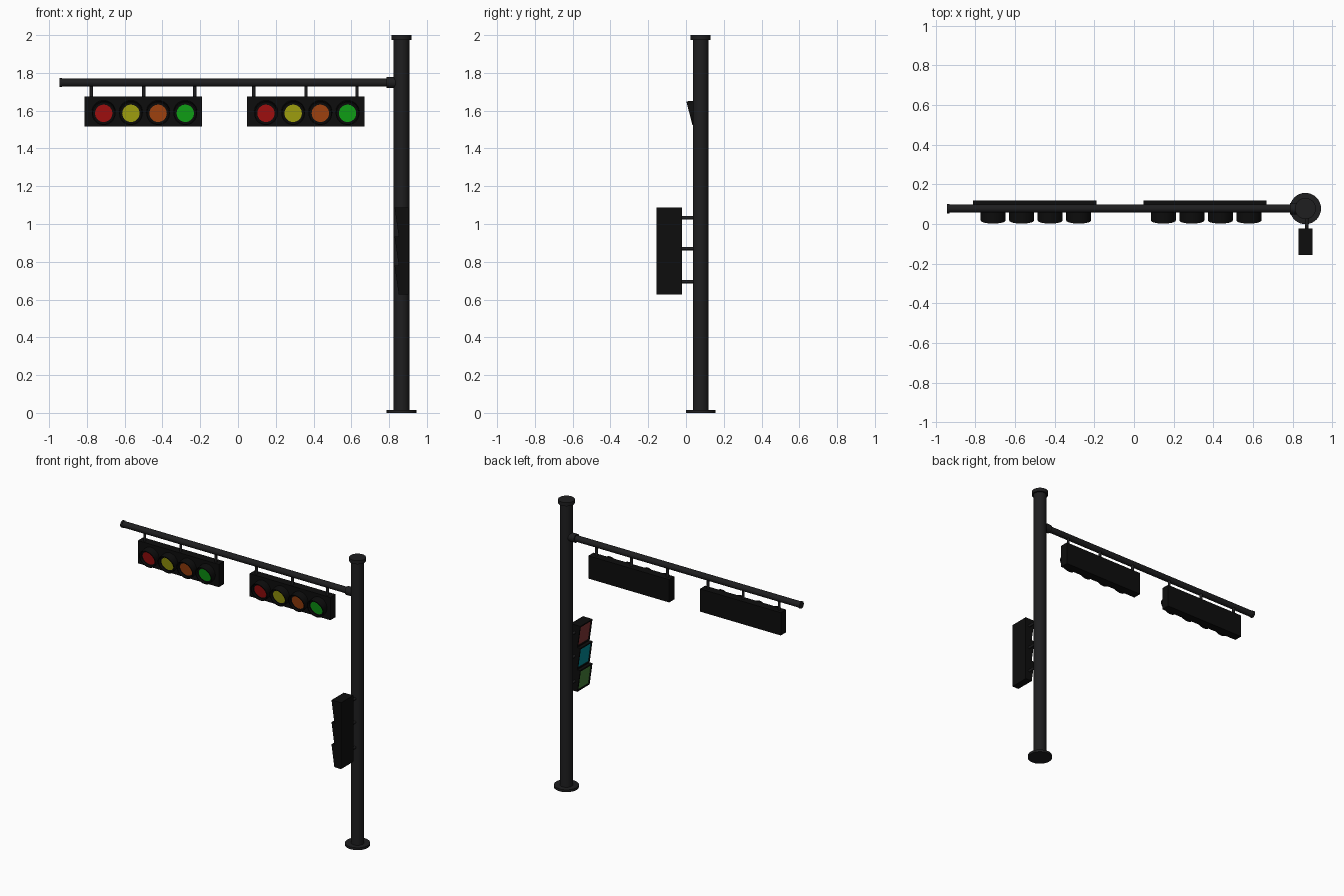
import bpy, bmesh
from math import sin, cos, pi, radians
from mathutils import Matrix, Vector

if "Cube" in bpy.data.objects:
    bpy.data.objects.remove(bpy.data.objects["Cube"])


def material(name, rgb):
    m = bpy.data.materials.new(name)
    m.diffuse_color = (*rgb, 1)
    m.use_nodes = True
    m.node_tree.nodes["Principled BSDF"].inputs["Base Color"].default_value = m.diffuse_color
    return m


METAL = material("dark_metal", (0.013, 0.013, 0.014))
BLACK = material("black_housing", (0.004, 0.004, 0.004))
RED = material("red_lens", (0.45, 0.006, 0.006))
YELLOW = material("yellow_lens", (0.45, 0.45, 0.006))
ORANGE = material("orange_lens", (0.45, 0.07, 0.006))
GREEN = material("green_lens", (0.006, 0.45, 0.01))
PANEL_RED = material("panel_red", (0.22, 0.035, 0.035))
PANEL_CYAN = material("panel_cyan", (0.0, 0.25, 0.30))
PANEL_GREEN = material("panel_green", (0.06, 0.22, 0.04))


def finish(bm, name, mat, smooth=False):
    bmesh.ops.recalc_face_normals(bm, faces=bm.faces)
    me = bpy.data.meshes.new(name)
    bm.to_mesh(me)
    bm.free()
    ob = bpy.data.objects.new(name, me)
    bpy.context.collection.objects.link(ob)
    me.materials.append(mat)
    if smooth:
        bpy.ops.object.select_all(action='DESELECT')
        ob.select_set(True)
        bpy.context.view_layer.objects.active = ob
        bpy.ops.object.shade_smooth_by_angle(angle=radians(35))
    return ob


def box(name, lo, hi, mat=BLACK):
    lo, hi = Vector(lo), Vector(hi)
    bm = bmesh.new()
    bmesh.ops.create_cube(bm, size=1, matrix=Matrix.Translation((lo + hi) / 2)
                          @ Matrix.Diagonal((*(hi - lo), 1)))
    return finish(bm, name, mat)


def rod(name, a, b, r, mat=METAL, sides=32):
    a, b = Vector(a), Vector(b)
    rot = (b - a).to_track_quat('Z', 'Y').to_matrix().to_4x4()
    bm = bmesh.new()
    bmesh.ops.create_cone(bm, cap_ends=True, segments=sides, radius1=r, radius2=r,
                          depth=(b - a).length, matrix=Matrix.Translation((a + b) / 2) @ rot)
    return finish(bm, name, mat, True)


def hood(name, outline, inner, lens, top, bottom, recess, drop, xf, lens_mat):
    """Slanted open hood towards local -y, with a coloured lens inside."""
    h = max(v for _, v in outline)

    def ring(bm, scale, back):
        pts = []
        for u, v in outline:
            u, v = u * scale, v * scale
            d = bottom + (top - bottom) * (v + h) / (2 * h) - back
            pts.append(bm.verts.new((u, -d, v - drop)))
        return pts

    bm = bmesh.new()
    base = [bm.verts.new((u, 0.004, v)) for u, v in outline]
    loops = [base, ring(bm, 1, 0), ring(bm, inner, 0), ring(bm, inner, recess)]
    n = len(outline)
    for a, b in zip(loops, loops[1:]):
        for i in range(n):
            j = (i + 1) % n
            bm.faces.new((a[i], a[j], b[j], b[i]))
    bm.faces.new(loops[-1])
    bm.faces.new(base)
    finish(bm, name, BLACK, True).matrix_world = xf
    # thin lens lying on the hood floor
    bm = bmesh.new()
    a, b = ring(bm, lens, recess), ring(bm, lens, recess - 0.003)
    for i in range(n):
        bm.faces.new((a[i], a[(i + 1) % n], b[(i + 1) % n], b[i]))
    bm.faces.new(a)
    bm.faces.new(b)
    finish(bm, name + "_lens", lens_mat, True).matrix_world = xf


PX, PY = 0.865, 0.078
ARM_Z = 1.748

# Pole with base plate and cap
rod("pole", (PX, PY, 0), (PX, PY, 1.99), 0.042)
rod("base_plate", (PX, PY, 0), (PX, PY, 0.016), 0.079)
rod("pole_cap", (PX, PY, 1.975), (PX, PY, 2.0), 0.053)

# Horizontal arm with collar and end cap
rod("arm", (-0.94, PY, ARM_Z), (PX, PY, ARM_Z), 0.021)
rod("arm_end_cap", (-0.944, PY, ARM_Z), (-0.932, PY, ARM_Z), 0.024)
rod("arm_collar", (0.787, PY, ARM_Z), (PX, PY, ARM_Z), 0.029)

# Two four-lamp signal heads hanging from the arm
circle = [(0.063 * cos(2 * pi * i / 32), 0.063 * sin(2 * pi * i / 32)) for i in range(32)]
for s, cx in enumerate((-0.501, 0.358), 1):
    box(f"signal_housing_{s}", (cx - 0.311, 0.06, 1.516), (cx + 0.311, 0.118, 1.674))
    for k, dx in enumerate((-0.275, 0.002, 0.272), 1):
        rod(f"hanger_{s}_{k}", (cx + dx, PY + 0.006, 1.665),
            (cx + dx, PY + 0.006, ARM_Z), 0.009, METAL, 16)
    for k, mat in enumerate((RED, YELLOW, ORANGE, GREEN)):
        x = cx + 0.006 + (k - 1.5) * 0.144
        hood(f"lamp_hood_{s}_{k + 1}", circle, 0.9, 0.73, 0.058, 0.026, 0.02, 0.006,
             Matrix.Translation((x, 0.06, 1.592)), mat)

# Pedestrian signal facing -x, bracketed to the pole
box("pedestrian_housing", (0.862, -0.157, 0.626), (0.902, -0.022, 1.087))
square = [(-0.0675, -0.0765), (0.0675, -0.0765), (0.0675, 0.0765), (-0.0675, 0.0765)]
for k, mat in enumerate((PANEL_RED, PANEL_CYAN, PANEL_GREEN)):
    z = 1.0102 - k * 0.1537
    hood(f"pedestrian_hood_{k + 1}", square, 0.88, 0.86, 0.033, 0.011, 0.008, 0,
         Matrix.Translation((0.862, -0.0895, z)) @ Matrix.Rotation(-pi / 2, 4, 'Z'), mat)
for k, z in enumerate((1.033, 0.87, 0.695), 1):
    rod(f"bracket_{k}", (0.872, -0.03, z), (0.872, PY, z), 0.009, METAL, 16)
